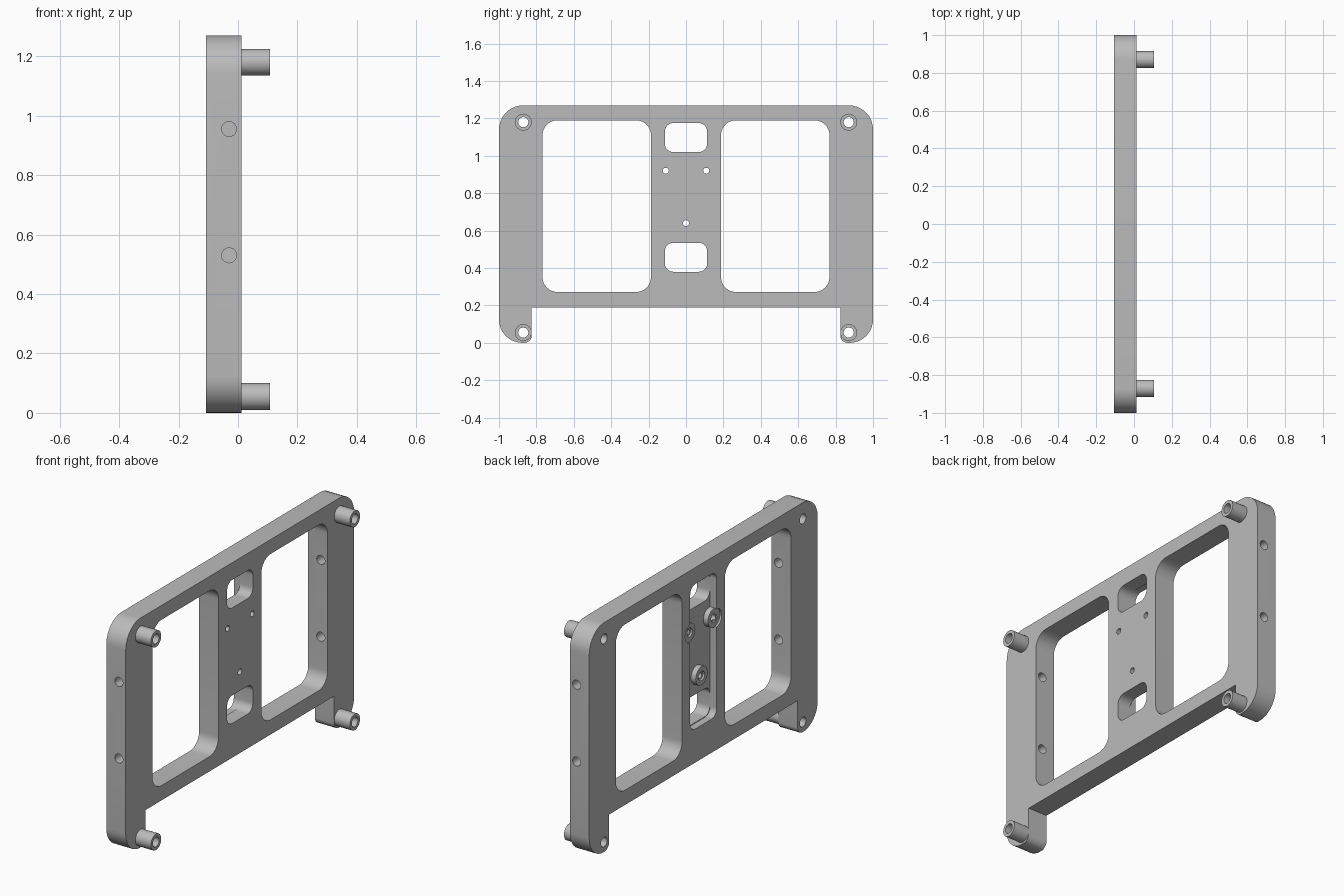
import bpy, bmesh
from math import sin, cos, pi
from mathutils import Vector

cube = bpy.data.objects.get("Cube")
if cube:
    bpy.data.objects.remove(cube, do_unlink=True)

grey = bpy.data.materials.new("light_grey")
grey.use_nodes = True
colour = (0.5, 0.5, 0.5, 1)
grey.diffuse_color = colour
grey.node_tree.nodes["Principled BSDF"].inputs["Base Color"].default_value = colour

BACK, FACE, POST_END = -0.107, 0.012, 0.107
FLOOR = BACK + 0.04


def rounded(corners, steps=10):
    """Round the corners (y, z, radius) of an outline."""
    out = []
    n = len(corners)
    for i, (y, z, r) in enumerate(corners):
        p = Vector((y, z))
        if r == 0:
            out.append(p)
            continue
        a = (Vector(corners[i - 1][:2]) - p).normalized()
        b = (Vector(corners[(i + 1) % n][:2]) - p).normalized()
        centre = p + (a + b) * r
        for k in range(steps + 1):
            t = k / steps * pi / 2
            out.append(centre - b * r * cos(t) - a * r * sin(t))
    return out


def box(y0, y1, z0, z1, r):
    return rounded([(y0, z0, r), (y1, z0, r), (y1, z1, r), (y0, z1, r)])


def circle(y, z, r, n=32):
    return [Vector((y + r * cos(2 * pi * k / n), z + r * sin(2 * pi * k / n)))
            for k in range(n)]


def prism(name, outline, lo, hi, axis="x"):
    """Extrude an outline along x, or along y with the outline in x and z."""
    bm = bmesh.new()
    place = (lambda p, d: (d, p.x, p.y)) if axis == "x" else (lambda p, d: (p.x, d, p.y))
    ends = [[bm.verts.new(place(p, d)) for p in outline] for d in (lo, hi)]
    bm.faces.new(ends[0])
    bm.faces.new(ends[1][::-1])
    n = len(outline)
    for i in range(n):
        j = (i + 1) % n
        bm.faces.new((ends[0][i], ends[0][j], ends[1][j], ends[1][i]))
    bmesh.ops.recalc_face_normals(bm, faces=bm.faces)
    mesh = bpy.data.meshes.new(name)
    bm.to_mesh(mesh)
    bm.free()
    mesh.materials.append(grey)
    obj = bpy.data.objects.new(name, mesh)
    bpy.context.scene.collection.objects.link(obj)
    return obj


def select(obj):
    bpy.ops.object.select_all(action="DESELECT")
    obj.select_set(True)
    bpy.context.view_layer.objects.active = obj


def cut(obj, outline, lo, hi, axis="x"):
    cutter = prism("cutter", outline, lo, hi, axis)
    cutter.hide_render = True
    mod = obj.modifiers.new("cut", "BOOLEAN")
    mod.operation, mod.solver, mod.object = "DIFFERENCE", "EXACT", cutter
    select(obj)
    bpy.ops.object.modifier_apply(modifier=mod.name)
    bpy.data.objects.remove(cutter, do_unlink=True)


def smooth(obj):
    select(obj)
    bpy.ops.object.shade_smooth_by_angle(angle=0.5)


# Frame plate with two legs
half = [(0.825, 0.19, 0), (0.825, 0, 0.04), (1, 0, 0.125), (1, 1.27, 0.13)]
outline = rounded(half + [(-y, z, r) for y, z, r in reversed(half)])
frame = prism("frame", outline, BACK, FACE)

# Windows and the shallow pocket behind the centre panel
for y0, y1 in ((-0.767, -0.187), (0.187, 0.767)):
    cut(frame, box(y0, y1, 0.272, 1.19, 0.08), -1, 1)
cut(frame, box(-0.116, 0.116, 0.376, 1.179, 0.045), -1, FLOOR)
for z0, z1 in ((0.38, 0.535), (1.02, 1.175)):
    cut(frame, box(-0.113, 0.113, z0, z1, 0.045), -1, 1)

# Screw holes through the centre panel, with bosses on its back
for y, z in ((-0.108, 0.92), (0.108, 0.92), (0, 0.64)):
    cut(frame, circle(y, z, 0.052), -1, BACK + 0.012)
    cut(frame, circle(y, z, 0.016), -1, 1)
    boss = prism("screw_boss", circle(y, z, 0.052), BACK + 0.011, FLOOR + 0.01)
    cut(boss, circle(y, z, 0.016), -1, 1)
    cut(boss, circle(y, z, 0.026), -1, BACK + 0.022)
    smooth(boss)

# Corner posts and their through holes
for y in (-0.87, 0.87):
    for z in (0.055, 1.18):
        cut(frame, circle(y, z, 0.027), -1, 1)
        post = prism("corner_post", circle(y, z, 0.045), FACE, POST_END)
        cut(post, circle(y, z, 0.027), -1, 1)
        smooth(post)

# Cross holes through the side members
for side in (-1, 1):
    for z in (0.53, 0.955):
        cut(frame, circle(-0.03, z, 0.025), side * 0.7, side * 1.1, "y")
smooth(frame)
